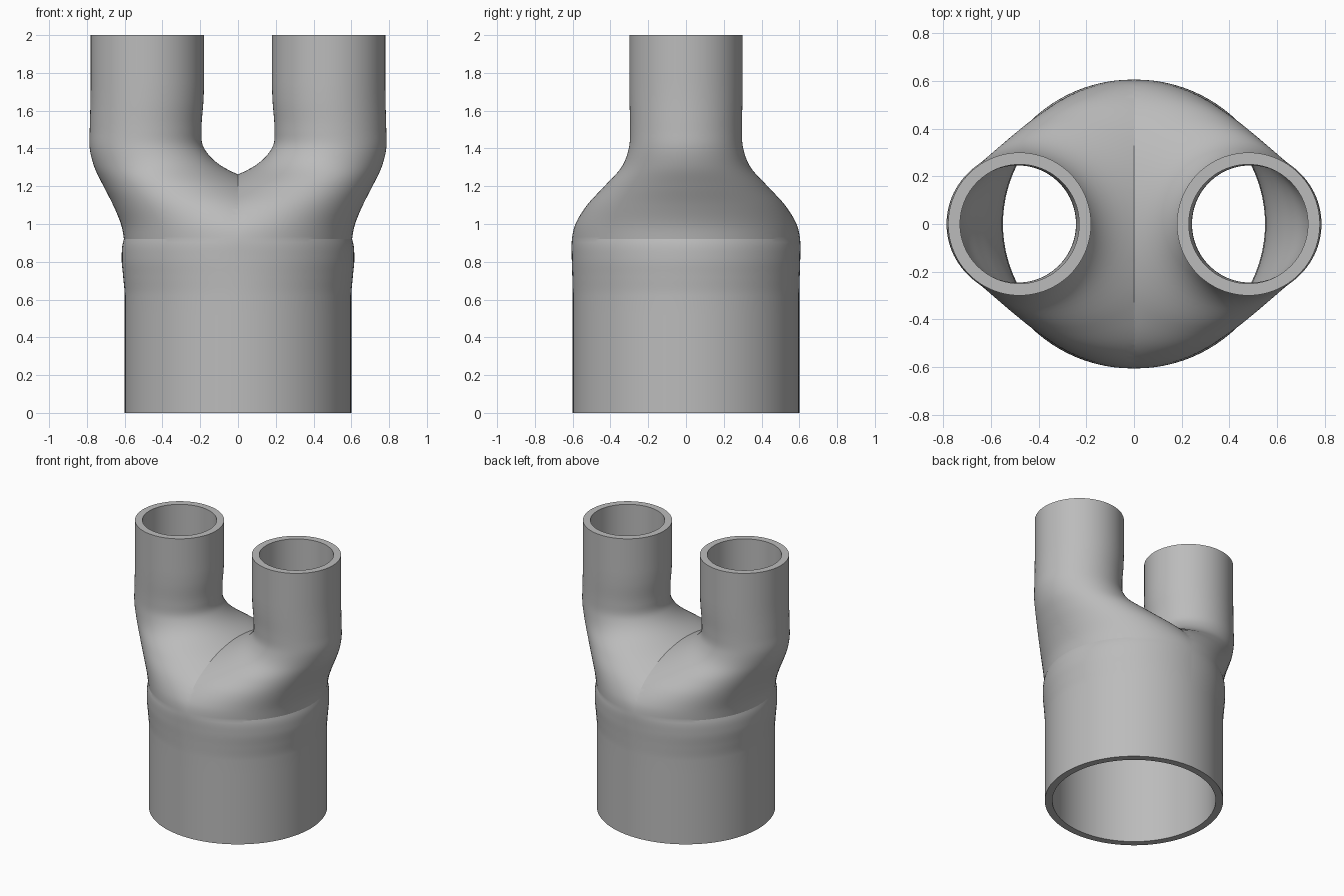
import bpy
import bmesh
import math
from mathutils import Matrix

if "Cube" in bpy.data.objects:
    bpy.data.objects.remove(bpy.data.objects["Cube"], do_unlink=True)

SEGMENTS = 96
WALL = 0.05

# Stations along one branch: height, sideways shift of the centre, outer radius
STATIONS = [
    (0, 0, 0.6), (0.62, 0, 0.6), (0.72, -0.006, 0.602), (0.82, -0.011, 0.605),
    (0.92, 0, 0.604), (1, 0.035, 0.585), (1.1, 0.137, 0.524), (1.2, 0.28, 0.432),
    (1.3, 0.418, 0.342), (1.4, 0.482, 0.303), (1.5, 0.489, 0.296),
    (1.65, 0.482, 0.299), (1.75, 0.48, 0.3), (2, 0.48, 0.3),
]


def slope(i, k):
    """Tangent at a station, taken from its neighbours."""
    if i in (0, 1, len(STATIONS) - 2, len(STATIONS) - 1):
        return 0
    a, b = STATIONS[i - 1], STATIONS[i + 1]
    return (b[k] - a[k]) / (b[0] - a[0])


def smooth_stations(steps):
    """Hermite curve through the stations."""
    result = []
    for i in range(len(STATIONS) - 1):
        a, b = STATIONS[i], STATIONS[i + 1]
        span = b[0] - a[0]
        for s in range(steps):
            t = s / steps
            rise = t * t * (3 - 2 * t)
            row = [a[0] + span * t]
            for k in (1, 2):
                row.append(a[k] + (b[k] - a[k]) * rise
                           + span * slope(i, k) * t * (1 - t) ** 2
                           - span * slope(i + 1, k) * t * t * (1 - t))
            result.append(row)
    result.append(list(STATIONS[-1]))
    return result


def add_ring(bm, z, shift, radius):
    return [bm.verts.new((abs(shift) + radius * math.cos(a), radius * math.sin(a), z))
            for a in (math.tau * i / SEGMENTS for i in range(SEGMENTS))]


# One hollow branch: outer wall going up, inner wall coming down, rims between
bm = bmesh.new()
path = smooth_stations(6)
rings = [add_ring(bm, z, c, r) for z, c, r in path]
rings += [add_ring(bm, z, c, r - WALL) for z, c, r in reversed(path)]
for lower, upper in zip(rings, rings[1:] + rings[:1]):
    for i in range(SEGMENTS):
        j = (i + 1) % SEGMENTS
        bm.faces.new((lower[i], lower[j], upper[j], upper[i]))

# Trim at the middle plane and mirror, so the branches meet in a crease
bmesh.ops.bisect_plane(bm, geom=bm.verts[:] + bm.edges[:] + bm.faces[:], dist=1e-5,
                       plane_co=(0, 0, 0), plane_no=(1, 0, 0), clear_inner=True)
bmesh.ops.mirror(bm, geom=bm.verts[:] + bm.edges[:] + bm.faces[:],
                 matrix=Matrix.Identity(4), merge_dist=1e-4, axis='X')
bmesh.ops.remove_doubles(bm, verts=bm.verts[:], dist=1e-5)
bmesh.ops.recalc_face_normals(bm, faces=bm.faces[:])

mesh = bpy.data.meshes.new("forked_pipe")
bm.to_mesh(mesh)
bm.free()
pipe = bpy.data.objects.new("forked_pipe", mesh)
bpy.context.collection.objects.link(pipe)

# Plain grey
grey = bpy.data.materials.new("plain_grey")
grey.use_nodes = True
color = (0.5, 0.5, 0.5, 1)
grey.diffuse_color = color
grey.node_tree.nodes["Principled BSDF"].inputs["Base Color"].default_value = color
mesh.materials.append(grey)

# Smooth walls with crisp rims, seam and crease
bpy.ops.object.select_all(action='DESELECT')
pipe.select_set(True)
bpy.context.view_layer.objects.active = pipe
bpy.ops.object.shade_smooth_by_angle(angle=math.radians(15))
